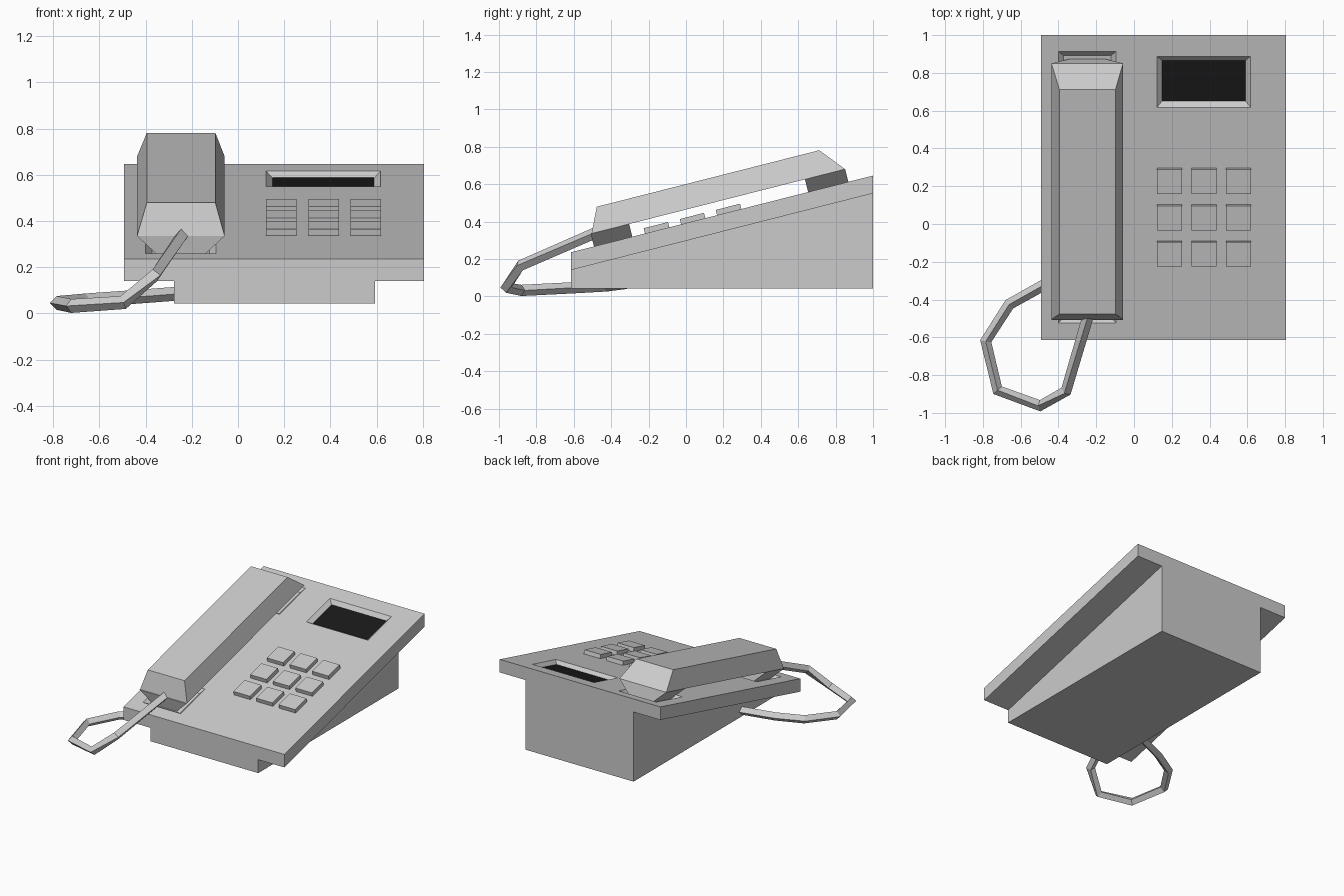
import bpy, bmesh, math
from mathutils import Vector

if "Cube" in bpy.data.objects:
    bpy.data.objects.remove(bpy.data.objects["Cube"])

SLOPE = 0.254
ANG = math.atan(SLOPE)


def top_z(y):
    return 0.392 + SLOPE * y


def on_slope(x, y, h):
    """Point at height h measured square to the sloping top."""
    return Vector((x, y - h * math.sin(ANG), top_z(y) + h * math.cos(ANG)))


def hexahedron(name, low, high):
    bm = bmesh.new()
    a = [bm.verts.new(p) for p in low]
    b = [bm.verts.new(p) for p in high]
    bm.faces.new(a[::-1])
    bm.faces.new(b)
    for i in range(4):
        j = (i + 1) % 4
        bm.faces.new((a[i], a[j], b[j], b[i]))
    bmesh.ops.recalc_face_normals(bm, faces=bm.faces)
    me = bpy.data.meshes.new(name)
    bm.to_mesh(me)
    bm.free()
    ob = bpy.data.objects.new(name, me)
    bpy.context.collection.objects.link(ob)
    return ob


def rect(r, h):
    x0, x1, y0, y1 = r
    return [on_slope(x, y, h) for x, y in ((x0, y0), (x1, y0), (x1, y1), (x0, y1))]


def inset(r, d):
    return (r[0] + d, r[1] - d, r[2] + d, r[3] - d)


def block(name, low, h0, high, h1):
    return hexahedron(name, rect(low, h0), rect(high, h1))


def wedge(name, x0, x1, low_z, high_z):
    c = ((x0, -0.615), (x1, -0.615), (x1, 1.0), (x0, 1.0))
    return hexahedron(name, [(x, y, low_z(y)) for x, y in c],
                      [(x, y, high_z(y)) for x, y in c])


# Body: narrow wedge below a wider sloping plate
wedge("base", -0.277, 0.594, lambda y: 0.043, lambda y: top_z(y) - 0.095)
plate = wedge("top_plate", -0.493, 0.805, lambda y: top_z(y) - 0.095, top_z)

# Bevelled recesses for the display and the two handset cradles
display = (0.121, 0.618, 0.617, 0.888)
recesses = {"display": display,
            "mouth_cradle": (-0.40, -0.095, -0.525, -0.245),
            "ear_cradle": (-0.40, -0.095, 0.615, 0.913)}
for name, r in recesses.items():
    cutter = block(name + "_cutter", inset(r, 0.028), -0.025, inset(r, -0.028), 0.025)
    cutter.hide_render = True
    cutter.hide_viewport = True
    mod = plate.modifiers.new(name, "BOOLEAN")
    mod.operation = "DIFFERENCE"
    mod.solver = "EXACT"
    mod.object = cutter

# Dark screen on the display floor
s = inset(display, 0.028)
screen = block("screen", s, -0.03, s, -0.0235)
black = bpy.data.materials.new("screen_black")
black.diffuse_color = (0.01, 0.01, 0.01, 1)
black.use_nodes = True
black.node_tree.nodes["Principled BSDF"].inputs["Base Color"].default_value = black.diffuse_color
screen.data.materials.append(black)

# Keypad
for row in range(3):
    for col in range(3):
        x, y = 0.188 + col * 0.1825, -0.154 + row * 0.1925
        r = (x - 0.066, x + 0.066, y - 0.065, y + 0.065)
        block(f"key_{row}_{col}", r, -0.005, r, 0.029)

# Handset: tapered grip with mouth and ear pieces resting in the cradles
block("handset_grip", (-0.437, -0.058, -0.488, 0.868), 0.07,
      (-0.395, -0.098, -0.427, 0.762), 0.202)
for name, y0, y1 in (("mouthpiece", -0.492, -0.287), ("earpiece", 0.653, 0.868)):
    block(name, (-0.338, -0.157, y0, y1), -0.025, (-0.437, -0.058, y0, y1), 0.07)

# Cord: four-sided tube from the mouthpiece round to the base
path = [(-0.235, -0.46, 0.35), (-0.36, -0.885, 0.165), (-0.497, -0.962, 0.047),
        (-0.722, -0.88, 0.032), (-0.785, -0.62, 0.045), (-0.66, -0.425, 0.056),
        (-0.49, -0.33, 0.068), (-0.2, -0.22, 0.09)]
curve = bpy.data.curves.new("cord", "CURVE")
curve.dimensions = "3D"
curve.twist_mode = "Z_UP"
curve.bevel_depth = 0.03
curve.bevel_resolution = 0
curve.use_fill_caps = True
spline = curve.splines.new("POLY")
spline.points.add(len(path) - 1)
for pt, co in zip(spline.points, path):
    pt.co = (*co, 1)
spline.use_smooth = False
bpy.context.collection.objects.link(bpy.data.objects.new("cord", curve))
